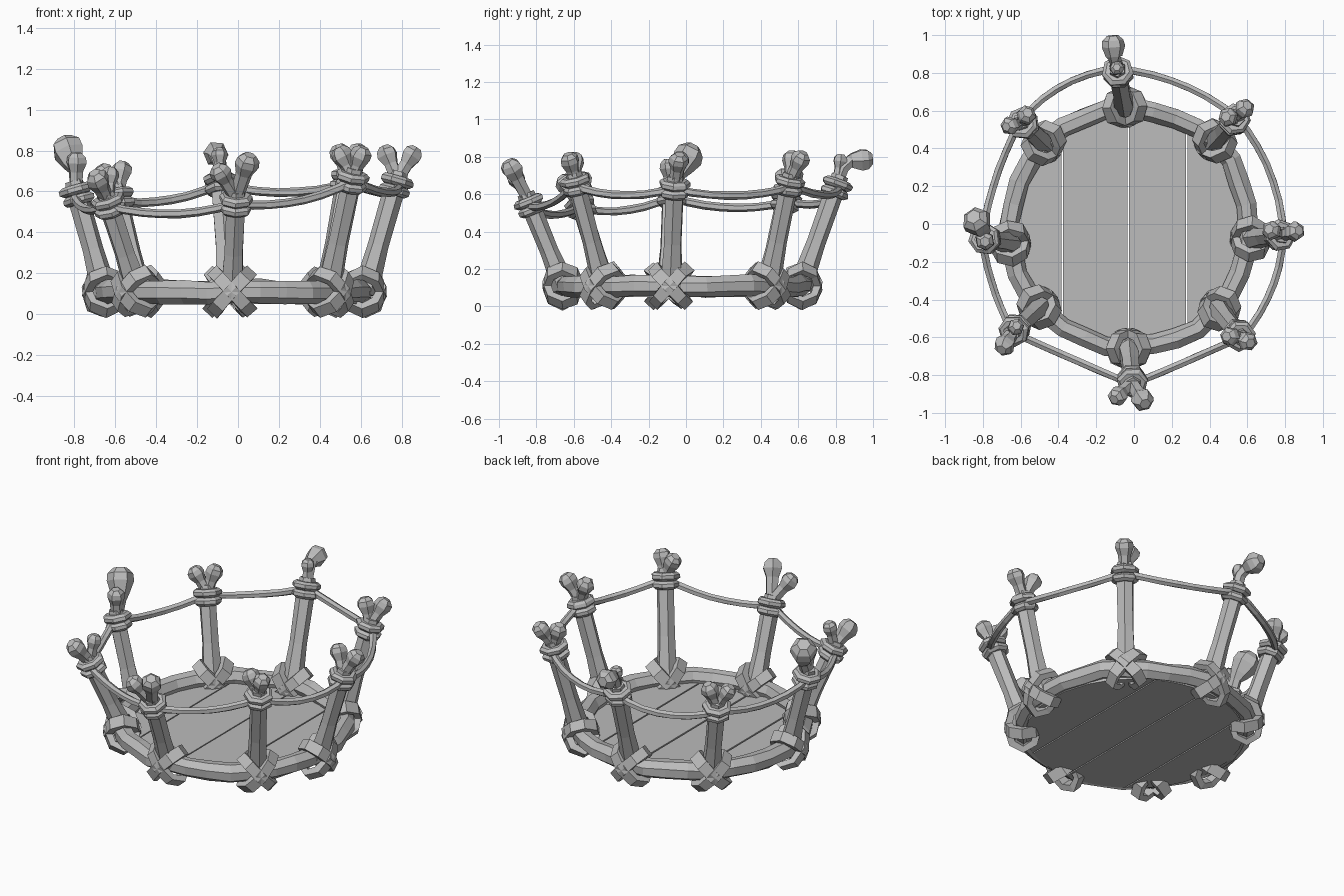
import bpy, bmesh, math, random
from mathutils import Vector as V

if "Cube" in bpy.data.objects:
    bpy.data.objects.remove(bpy.data.objects["Cube"])

random.seed(4)
wood = bpy.data.materials.new("weathered_grey")
wood.diffuse_color = (0.5, 0.5, 0.5, 1)
wood.use_nodes = True
wood.node_tree.nodes["Principled BSDF"].inputs["Base Color"].default_value = wood.diffuse_color
CENTRE = V((-0.02, -0.02, 0.11))
RADIUS = 0.635


def finish(name, bm):
    bmesh.ops.recalc_face_normals(bm, faces=bm.faces)
    me = bpy.data.meshes.new(name)
    bm.to_mesh(me)
    bm.free()
    me.materials.append(wood)
    ob = bpy.data.objects.new(name, me)
    bpy.context.collection.objects.link(ob)
    return ob


def tube(bm, pts, radii, sides=6, up=(0.31, 0.2, 0.93), closed=False,
         squash=1.0, turn=0.0, jitter=0.0):
    """Faceted tube along pts; squash scales the section across 'up'."""
    up, n, rings = V(up), len(pts), []
    for i, p in enumerate(pts):
        a = pts[i - 1] if closed or i else pts[0]
        b = pts[(i + 1) % n] if closed or i < n - 1 else pts[-1]
        t = (b - a).normalized()
        u = (up - t * up.dot(t)).normalized()
        w = t.cross(u)
        r = radii[i] if isinstance(radii, (list, tuple)) else radii
        ring = []
        for k in range(sides):
            g = turn + math.tau * k / sides
            q = r * (1 + random.uniform(-jitter, jitter))
            ring.append(bm.verts.new(p + u * q * math.cos(g) + w * q * squash * math.sin(g)))
        rings.append(ring)
    for i in range(n if closed else n - 1):
        a, b = rings[i], rings[(i + 1) % n]
        for k in range(sides):
            m = (k + 1) % sides
            bm.faces.new((a[k], a[m], b[m], b[k]))
    if not closed:
        bm.faces.new(rings[0])
        bm.faces.new(rings[-1])


# Plank floor: strips clipped to a disc, each slightly tilted
bm = bmesh.new()
seams = [-0.64, -0.38, -0.03, 0.28, 0.6]
for i, (x0, x1) in enumerate(zip(seams, seams[1:])):
    xs = [x0 + 0.004 + (x1 - x0 - 0.008) * k / 6 for k in range(7)]
    edge = [(x, math.sqrt(max(0.0004, 0.625 ** 2 - (x + 0.02) ** 2))) for x in xs]
    loop = [(x, y - 0.02) for x, y in edge] + [(x, -y - 0.02) for x, y in edge[::-1]]
    tilt = (0.03, -0.03, 0.025, -0.025)[i]
    top = [bm.verts.new((x, y, 0.088 + tilt * (x - (x0 + x1) / 2))) for x, y in loop]
    low = [bm.verts.new((x, y, 0.05)) for x, y in loop]
    bm.faces.new(top)
    bm.faces.new(low[::-1])
    for k in range(len(top)):
        m = (k + 1) % len(top)
        bm.faces.new((top[k], low[k], low[m], top[m]))
finish("floor_planks", bm)

# Rough round rim
bm = bmesh.new()
pts = []
for k in range(32):
    a = math.tau * k / 32
    r = RADIUS + random.uniform(-0.012, 0.012)
    pts.append(CENTRE + V((r * math.cos(a), r * math.sin(a), random.uniform(-0.006, 0.006))))
tube(bm, pts, 0.058, 7, (0, 0, 1), True, 0.95, 0.3, 0.08)
finish("rim", bm)

# Posts, in order around the rim: base xy, binding centre, then knobs as
# (path points above the binding, ending at the head centre; head radius)
posts = [
    ((0.62, -0.08), (0.77, -0.06, 0.63), [([(0.73, -0.035, 0.78)], 0.053), ([(0.85, -0.04, 0.775)], 0.053)]),
    ((0.43, 0.44), (0.53, 0.55, 0.645), [([(0.50, 0.565, 0.785)], 0.053), ([(0.585, 0.61, 0.785)], 0.053)]),
    ((-0.05, 0.61), (-0.085, 0.80, 0.635), [([(-0.09, 0.825, 0.78)], 0.04),
                                            ([(-0.09, 0.84, 0.74), (-0.105, 0.88, 0.78), (-0.11, 0.945, 0.785)], 0.062)]),
    ((-0.48, 0.43), (-0.585, 0.53, 0.56), [([(-0.655, 0.52, 0.69)], 0.05), ([(-0.57, 0.575, 0.70)], 0.053)]),
    ((-0.65, -0.10), (-0.785, -0.08, 0.585), [([(-0.79, -0.09, 0.745)], 0.052),
                                              ([(-0.795, -0.04, 0.70), (-0.83, 0.01, 0.80)], 0.08)]),
    ((-0.49, -0.43), (-0.63, -0.56, 0.53), [([(-0.685, -0.64, 0.655)], 0.058), ([(-0.625, -0.545, 0.68)], 0.045)]),
    ((-0.03, -0.65), (-0.01, -0.83, 0.54), [([(-0.085, -0.91, 0.69)], 0.053), ([(0.045, -0.93, 0.735)], 0.06)]),
    ((0.44, -0.44), (0.555, -0.585, 0.65), [([(0.51, -0.595, 0.775)], 0.053), ([(0.60, -0.62, 0.775)], 0.053)]),
]
places = ["right", "back_right", "back", "back_left", "left", "front_left", "front", "front_right"]

for place, (base, band, knobs) in zip(places, posts):
    base, band = V((*base, 0.1)), V(band)
    axis = (band - base).normalized()
    out = V((base.x - CENTRE.x, base.y - CENTRE.y, 0)).normalized()
    side = V((-out.y, out.x, 0))

    # Tapered shaft
    bm = bmesh.new()
    tube(bm, [base, base.lerp(band, 0.45), band, band + axis * 0.07],
         [0.064, 0.05, 0.052, 0.045], 6, out, jitter=0.05)
    finish(place + "_post", bm)

    # Two stacked collars
    bm = bmesh.new()
    for s, r in ((-0.026, 0.08), (0.024, 0.085)):
        tube(bm, [band + axis * (s + d) for d in (-0.024, -0.01, 0.01, 0.024)],
             [r - 0.018, r, r, r - 0.018], 7, out, jitter=0.04)
    finish(place + "_collars", bm)

    # Forked knobs
    bm = bmesh.new()
    for path, r in knobs:
        path = [V(p) for p in path]
        start = band + axis * 0.03
        head = path[-1]
        prev = path[-2] if len(path) > 1 else start
        d = (head - prev).normalized()
        pts = [start] + path[:-1] + [head - d * r * 0.95, head - d * r * 0.1, head + d * r * 0.45, head + d * r * 0.85]
        neck = [0.034] * len(path) + [r * 0.68, r, r * 0.92, r * 0.5]
        tube(bm, pts, neck, 6, side + V((0, 0, 0.1)), jitter=0.04)
    finish(place + "_knobs", bm)

    # Crossed lashings around the rim
    bm = bmesh.new()
    mid = CENTRE + out * (RADIUS + 0.005)
    for s in (-1, 1):
        lean = V((0, 0, math.cos(0.75))) + side * s * math.sin(0.75)
        normal = out.cross(lean)
        pts = [mid + out * 0.088 * math.cos(math.tau * k / 8) + lean * 0.125 * math.sin(math.tau * k / 8)
               for k in range(8)]
        tube(bm, pts, 0.046, 4, normal, True, 0.6, math.pi / 4, 0.14)
    finish(place + "_lashing", bm)

# Sagging rope between neighbouring posts
bm = bmesh.new()
pts = []
bulge = [0.055, 0.05, 0.06, 0.03, 0.02, 0.0, 0.0, 0.05]
for i in range(8):
    a, b = V(posts[i][1]), V(posts[(i + 1) % 8][1])
    for k in range(7):
        t = k / 7
        p = a.lerp(b, t)
        flat = V((p.x, p.y, 0)).normalized()
        arc = 4 * t * (1 - t)
        pts.append(p + flat * (bulge[i] * arc + 0.02) - V((0, 0, 0.045 * arc)))
tube(bm, pts, 0.022, 6, (0, 0, 1), True, jitter=0.08)
finish("rope", bm)
